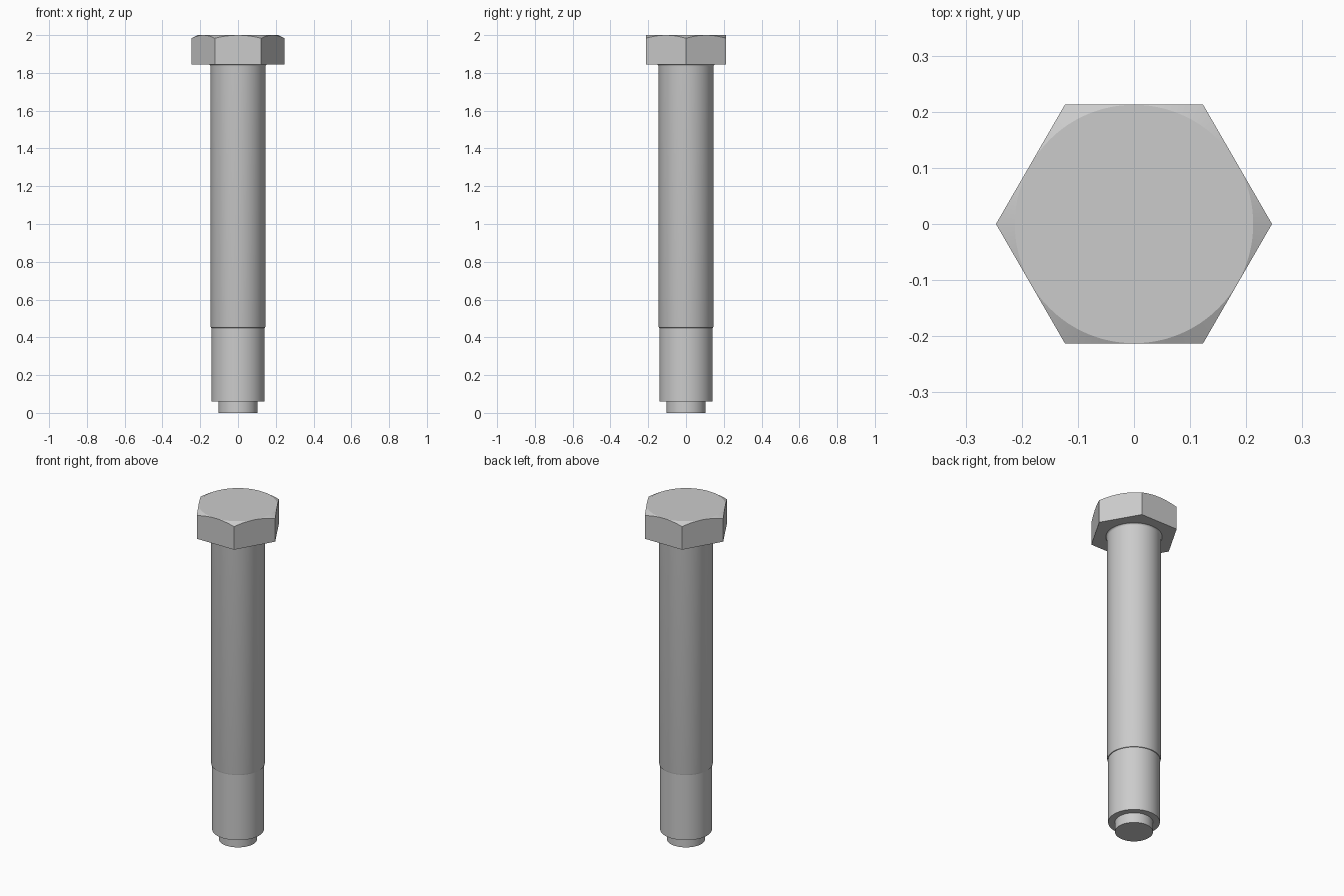
import bpy, bmesh, math

if "Cube" in bpy.data.objects:
    bpy.data.objects.remove(bpy.data.objects["Cube"])

SEG = 96


def finish(bm, name, angle=15):
    bmesh.ops.recalc_face_normals(bm, faces=bm.faces)
    mesh = bpy.data.meshes.new(name)
    bm.to_mesh(mesh)
    bm.free()
    obj = bpy.data.objects.new(name, mesh)
    bpy.context.collection.objects.link(obj)
    bpy.ops.object.select_all(action='DESELECT')
    obj.select_set(True)
    bpy.context.view_layer.objects.active = obj
    bpy.ops.object.shade_smooth_by_angle(angle=math.radians(angle))
    return obj


def skin_rings(name, ring_funcs):
    """Each ring function maps an angle to (radius, z); rings are bridged and capped."""
    bm = bmesh.new()
    rings = []
    for func in ring_funcs:
        ring = []
        for i in range(SEG):
            t = 2 * math.pi * i / SEG
            r, z = func(t)
            ring.append(bm.verts.new((r * math.cos(t), r * math.sin(t), z)))
        rings.append(ring)
    for low, high in zip(rings, rings[1:]):
        for i in range(SEG):
            j = (i + 1) % SEG
            bm.faces.new((low[i], low[j], high[j], high[i]))
    bm.faces.new(rings[0][::-1])
    bm.faces.new(rings[-1])
    return finish(bm, name)


def circle(r, z):
    return lambda t: (r, z)


# Hexagonal head with conical chamfer on top
APOTHEM, FLAT_R, HEAD_Z = 0.213, 0.2125, 1.845


def hex_radius(t):
    return APOTHEM / math.cos(t % (math.pi / 3) - math.pi / 6)


def hex_chamfer(t):
    r = hex_radius(t)
    return r, 2.0 - (r - FLAT_R) * 0.5


skin_rings("hex_head", [lambda t: (hex_radius(t), HEAD_Z), hex_chamfer, circle(FLAT_R, 2.0)])

# Shank: pilot tip, thread section, chamfered shoulder, fillet under the head
profile = [(0.103, 0), (0.103, 0.06), (0.14, 0.06), (0.14, 0.45),
           (0.1435, 0.451), (0.1455, 0.459), (0.1455, 1.832),
           (0.1465, 1.838), (0.149, 1.842), (0.153, HEAD_Z)]
skin_rings("stepped_shank", [circle(r, z) for r, z in profile])
